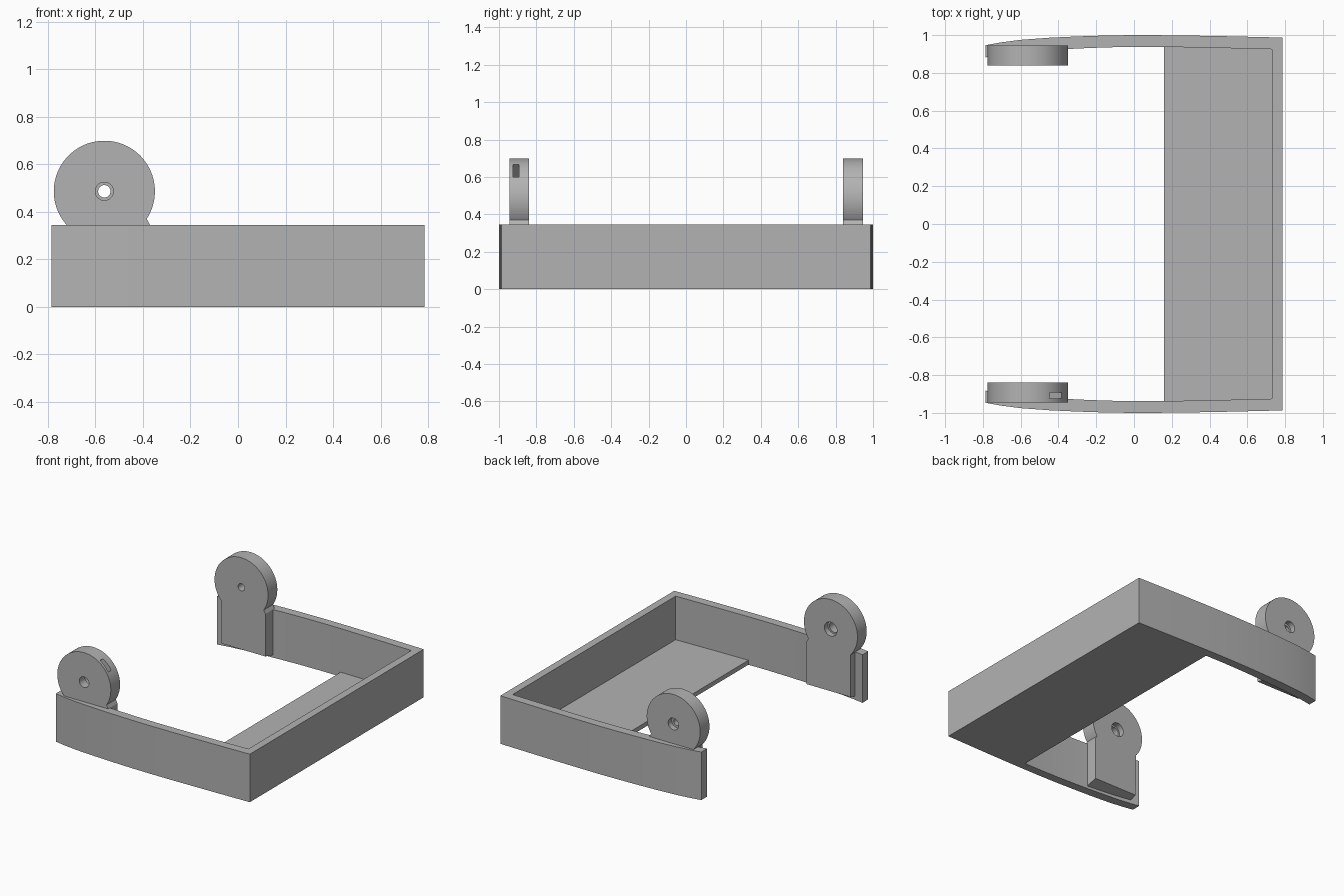
import bpy, bmesh, math
from mathutils import Matrix, Vector

cube = bpy.data.objects.get("Cube")
if cube:
    bpy.data.objects.remove(cube, do_unlink=True)

GREY = (0.45, 0.45, 0.45, 1.0)
mat = bpy.data.materials.new("plain grey")
mat.use_nodes = True
mat.diffuse_color = GREY
mat.node_tree.nodes["Principled BSDF"].inputs["Base Color"].default_value = GREY


def finish(name, bm):
    bmesh.ops.recalc_face_normals(bm, faces=bm.faces[:])
    mesh = bpy.data.meshes.new(name)
    bm.to_mesh(mesh)
    bm.free()
    mesh.materials.append(mat)
    ob = bpy.data.objects.new(name, mesh)
    bpy.context.collection.objects.link(ob)
    return ob


def prism(points, offset):
    """Closed outline of 3D points, extruded by an offset vector."""
    bm = bmesh.new()
    face = bm.faces.new([bm.verts.new(p) for p in points])
    ext = bmesh.ops.extrude_face_region(bm, geom=[face])
    bmesh.ops.translate(bm, vec=Vector(offset),
                        verts=[g for g in ext["geom"] if isinstance(g, bmesh.types.BMVert)])
    return bm


def activate(ob):
    bpy.ops.object.select_all(action="DESELECT")
    ob.select_set(True)
    bpy.context.view_layer.objects.active = ob


def cut(ob, bm):
    """Subtract a temporary cutter and remove it."""
    cutter = finish("cutter", bm)
    cutter.hide_render = True
    activate(ob)
    mod = ob.modifiers.new("cut", "BOOLEAN")
    mod.operation, mod.solver, mod.object = "DIFFERENCE", "EXACT", cutter
    bpy.ops.object.modifier_apply(modifier=mod.name)
    bpy.data.objects.remove(cutter, do_unlink=True)


def smooth(ob):
    activate(ob)
    bpy.ops.object.shade_smooth_by_angle(angle=math.radians(25))


# U-shaped wall with gently bowed arms
outer = [(-.785, .947), (-.7, .962), (-.6, .975), (-.45, .986), (-.3, .993),
         (-.15, .998), (0, 1), (.2, .999), (.45, .995), (.785, .987)]
inner = [(.73, .925), (.45, .932), (.2, .937), (0, .938), (-.15, .935),
         (-.3, .929), (-.45, .92), (-.6, .908), (-.7, .896), (-.785, .882)]
half = outer[::-1] + inner[::-1]          # back right corner, round the end, to inner corner
loop = half + [(x, -y) for x, y in reversed(half)]
wall = finish("curved_wall", prism([(x, y, 0) for x, y in loop], (0, 0, .345)))
smooth(wall)

# Floor shelf against the closed end
shelf = [(.16, .95), (.45, .945), (.75, .94)]
shelf += [(x, -y) for x, y in reversed(shelf)]
finish("floor_shelf", prism([(x, y, 0) for x, y in shelf], (0, 0, .032)))

# Round pivot brackets on the inside of the arms
CX, CZ, R = -.562, .486, .2126
Y_IN, Y_OUT = .84, .945


def bore(radius, y0, y1):
    bm = bmesh.new()
    place = Matrix.Translation((CX, (y0 + y1) / 2, CZ)) @ Matrix.Rotation(math.pi / 2, 4, "X")
    bmesh.ops.create_cone(bm, cap_ends=True, segments=40, radius1=radius, radius2=radius,
                          depth=abs(y1 - y0), matrix=place)
    return bm


def bracket(name, side):
    a0, a1, n = math.radians(-33), math.radians(221.9), 64
    pts = [(CX + R * math.cos(a0 + (a1 - a0) * i / n),
            CZ + R * math.sin(a0 + (a1 - a0) * i / n)) for i in range(n + 1)]
    pts += [(-.72, .04), (-.37, .04), (-.37, .345)]
    bm = prism([(x, side * Y_IN, z) for x, z in pts], (0, side * (Y_OUT - Y_IN), 0))
    # Bevelled foot sloping down towards the wall
    for v in bm.verts:
        if v.co.z < .05 and abs(v.co.y) > .9:
            v.co.z = .014
    return finish(name, bm)


right = bracket("front_pivot_bracket", -1)
cut(right, bore(.038, -.99, -.80))
cut(right, bore(.050, -.88, -.80))
# Slanted slot in the rim
bm = bmesh.new()
spot = Vector((CX, -.909, CZ)) + Vector((1, 0, 1)).normalized() * (R - .04)
bmesh.ops.create_cube(bm, size=1, matrix=Matrix.Translation(spot)
                      @ Matrix.Rotation(-math.pi / 4, 4, "Y")
                      @ Matrix.Diagonal((.14, .032, .093, 1)))
cut(right, bm)
smooth(right)

left = bracket("back_pivot_bracket", 1)
cut(left, bore(.026, .80, .99))
cut(left, bore(.042, .905, .99))
smooth(left)
